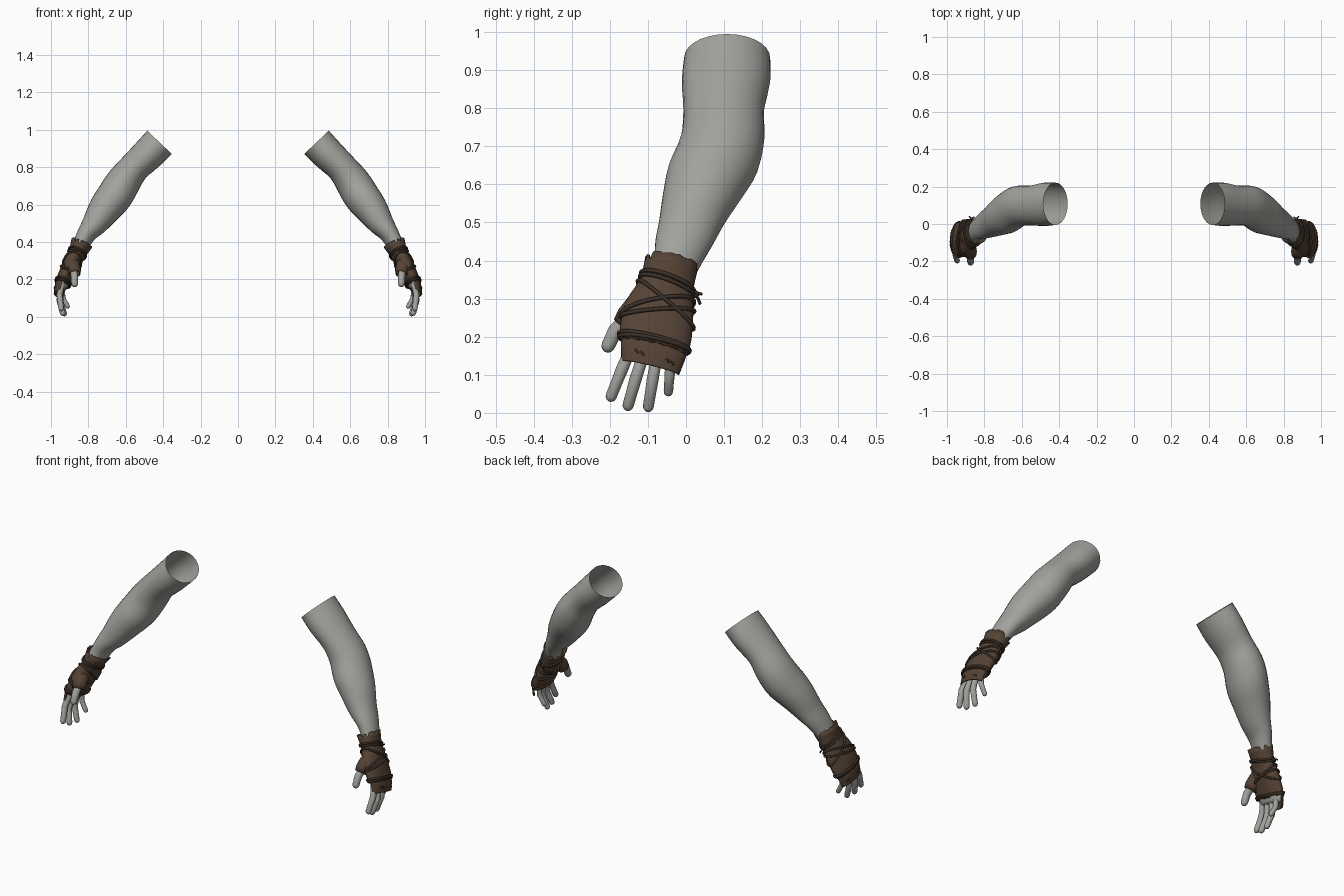
import bpy, bmesh, math, random
from mathutils import Vector

if "Cube" in bpy.data.objects:
    bpy.data.objects.remove(bpy.data.objects["Cube"])

random.seed(4)
TAU = 2 * math.pi


def material(name, rgb):
    m = bpy.data.materials.new(name)
    m.diffuse_color = (*rgb, 1)
    m.use_nodes = True
    m.node_tree.nodes["Principled BSDF"].inputs["Base Color"].default_value = m.diffuse_color
    return m


SKIN = material("grey_skin", (0.36, 0.36, 0.335))
LEATHER = material("brown_leather", (0.092, 0.056, 0.036))
CORD = material("dark_cord", (0.045, 0.030, 0.021))

# Cross-sections: x, y, z, radius across, radius along y, tilt
ARM = [
    (.42, .108, .933, .090, .113, 0), (.48, .105, .870, .088, .116, 0),
    (.557, .099, .795, .083, .106, 0), (.612, .096, .722, .093, .110, 0),
    (.660, .072, .645, .096, .118, 0), (.712, .045, .577, .088, .105, 0),
    (.763, .015, .502, .070, .086, 0), (.805, -.006, .448, .053, .074, -.1),
    (.835, -.025, .395, .045, .060, -.22), (.860, -.050, .335, .038, .058, -.22)]
GLOVE = [
    (.834, -.037, .397, .058, .067, -.2), (.862, -.051, .335, .043, .067, -.22),
    (.894, -.070, .270, .043, .086, -.22), (.926, -.080, .205, .039, .090, -.22),
    (.943, -.086, .163, .034, .082, -.23), (.954, -.094, .118, .029, .073, -.24)]


def spline(st, t):
    """Catmull-Rom interpolation through the cross-sections."""
    t = max(0, min(len(st) - 1, t))
    i = min(int(t), len(st) - 2)
    u = t - i
    p0, p1, p2, p3 = (st[max(0, min(len(st) - 1, k))] for k in range(i - 1, i + 3))
    return [.5 * (2 * b + (c - a) * u + (2 * a - 5 * b + 4 * c - d) * u * u
                  + (3 * b - a - 3 * c + d) * u ** 3) for a, b, c, d in zip(p0, p1, p2, p3)]


def surf(st, t, ang, extra=0):
    """Point on the lofted limb surface; angle 0 faces outward."""
    x, y, z, ra, rb, tilt = spline(st, t)
    a, b = spline(st, t - .1), spline(st, t + .1)
    across = Vector((a[2] - b[2], 0, b[0] - a[0])).normalized()
    return (Vector((x, y, z)) + across * (ra + extra) * math.cos(ang)
            + Vector((0, 1, tilt)) * (rb + extra) * math.sin(ang))


def finish(ob, mat, thick=0):
    ob.data.materials.append(mat)
    if thick:
        s = ob.modifiers.new("thickness", 'SOLIDIFY')
        s.thickness, s.offset = thick, 0
    m = ob.modifiers.new("other_side", 'MIRROR')
    m.use_axis = (True, False, False)
    return ob


def grid(name, rows, mat, closed=True, cap=False, thick=0):
    """Skin a list of point rows."""
    bm = bmesh.new()
    vs = [[bm.verts.new(p) for p in r] for r in rows]
    n = len(rows[0])
    for a, b in zip(vs, vs[1:]):
        for k in range(n if closed else n - 1):
            j = (k + 1) % n
            bm.faces.new((a[k], a[j], b[j], b[k]))
    if cap:
        bm.faces.new(vs[-1])
    bmesh.ops.recalc_face_normals(bm, faces=bm.faces)
    me = bpy.data.meshes.new(name)
    bm.to_mesh(me)
    bm.free()
    ob = bpy.data.objects.new(name, me)
    bpy.context.collection.objects.link(ob)
    bpy.ops.object.select_all(action='DESELECT')
    ob.select_set(True)
    bpy.context.view_layer.objects.active = ob
    bpy.ops.object.shade_smooth_by_angle(angle=math.radians(50))
    return finish(ob, mat, thick)


def sweep(name, pts, radii, mat, sides=12, cap=True, thick=0):
    """Round tube along a path with a radius at each point."""
    pts = [Vector(p) for p in pts]
    rows = []
    for i, p in enumerate(pts):
        d = (pts[min(i + 1, len(pts) - 1)] - pts[max(i - 1, 0)]).normalized()
        u = d.cross(Vector((1, 0, 0))).normalized()
        v = d.cross(u)
        rows.append([p + radii[i] * (u * math.cos(TAU * k / sides) + v * math.sin(TAU * k / sides))
                     for k in range(sides)])
    return grid(name, rows, mat, cap=cap, thick=thick)


def digit(name, base, mid, tip, r):
    """Finger with a slight bend and a rounded tip."""
    b, m, t = Vector(base), Vector(mid), Vector(tip)
    end = (t - m).normalized()
    path = [b, b.lerp(m, .6), m, m.lerp(t - end * r, .5)]
    rad = [r * 1.08, r, r * 1.04, r * .97]
    for a in (0, 30, 55, 75, 88):
        a = math.radians(a)
        path.append(t - end * r * (1 - math.sin(a)))
        rad.append(r * .95 * math.cos(a))
    sweep(name, path, rad, SKIN)


def cord(name, pts, depth=.0055, cyclic=True):
    cu = bpy.data.curves.new(name, 'CURVE')
    cu.dimensions = '3D'
    cu.bevel_depth, cu.bevel_resolution, cu.use_fill_caps = depth, 2, True
    sp = cu.splines.new('POLY')
    sp.points.add(len(pts) - 1)
    for q, p in zip(sp.points, pts):
        q.co = (*p, 1)
    sp.use_cyclic_u = cyclic
    ob = bpy.data.objects.new(name, cu)
    bpy.context.collection.objects.link(ob)
    finish(ob, CORD)


def ring(st, t, n, extra=0, jag=None):
    return [surf(st, t + (jag[k] if jag else 0), TAU * k / n, extra) for k in range(n)]


# Bare arm, open at the upper end, and the hand inside the glove
grid("arm", [ring(ARM, i / 3, 28) for i in range(28)], SKIN)
grid("palm", [ring(GLOVE, 1 + i * .25, 24, -.007) for i in range(14)]
     + [ring(GLOVE, 4.4, 24, -.016)], SKIN, cap=True)

# Leather glove with torn edges
N = 40
top = [random.choice((0, 0, .05, .1, .38)) for _ in range(N)]
low = [random.choice((-.22, -.1, 0, .06)) for _ in range(N)]
rows = [ring(GLOVE, 0, N, 0, top)] + [ring(GLOVE, .45 + i * .25, N) for i in range(13)]
rows.append(ring(GLOVE, 3.8, N, .002, low))
grid("glove", rows, LEATHER, thick=.006)
sweep("thumb_sleeve", [(.892, -.09, .305), (.884, -.125, .275), (.877, -.148, .248), (.874, -.162, .228)],
      [.030, .037, .035, .030], LEATHER, sides=16, cap=False, thick=.005)

# Knuckle guard over the back of the hand
grid("knuckle_guard", [[surf(GLOVE, 3.3 + i * .17, -1.6 + k * .16, -.001 * (i < 4)) for k in range(21)]
                       for i in range(11)], LEATHER, closed=False, thick=.006)

# Thumb and fingers
digit("thumb", (.880, -.145, .255), (.874, -.186, .215), (.873, -.212, .160), .019)
digit("index_finger", (.942, -.142, .175), (.954, -.168, .115), (.944, -.202, .030), .0155)
digit("middle_finger", (.942, -.108, .165), (.955, -.132, .090), (.934, -.156, .006), .0155)
digit("ring_finger", (.942, -.075, .155), (.950, -.088, .085), (.924, -.101, .003), .0150)
digit("little_finger", (.938, -.040, .150), (.936, -.043, .100), (.905, -.047, .045), .0130)

# Cords wound around the glove: position along hand, slant, phase
WRAPS = [(.88, .12, 0), (1.02, .14, .3), (1.75, .65, 0), (1.95, -.55, .2),
         (2.15, -.42, -.3), (3.42, .05, 0), (3.56, -.04, .6)]
for i, (t, slant, ph) in enumerate(WRAPS):
    cord(f"wrapped_cord_{i + 1}",
         [surf(GLOVE, t + slant * math.sin(TAU * k / 48 + ph), TAU * k / 48, .006) for k in range(48)])

# Knot with loose ends behind the wrist
kn = surf(GLOVE, 1.12, 1.5, .010)
sweep("knot", [kn + Vector((0, d, -d * .2)) for d in (-.010, -.006, 0, .006, .010)],
      [.002, .008, .010, .008, .002], CORD, sides=10)
for i, d in enumerate(((.012, .016, .004), (-.014, .012, -.022))):
    cord(f"loose_end_{i + 1}", [kn, kn + Vector(d) * .6, kn + Vector(d) + Vector((0, 0, -.004))], .004, False)

# Small stitches on the knuckle guard and seam of the glove
for i, (t, a) in enumerate(((4.35, -.5), (4.4, -.3), (4.45, .55), (4.5, .75))):
    cord(f"stitch_{i + 1}", [surf(GLOVE, t - .06, a - .08, .004), surf(GLOVE, t, a, .005),
                             surf(GLOVE, t + .08, a + .06, .004)], .0028, False)
cord("fringe_thread", [surf(GLOVE, 3.72 + .05 * (-1) ** k, -1.3 + k * .2, .005) for k in range(14)], .003, False)
